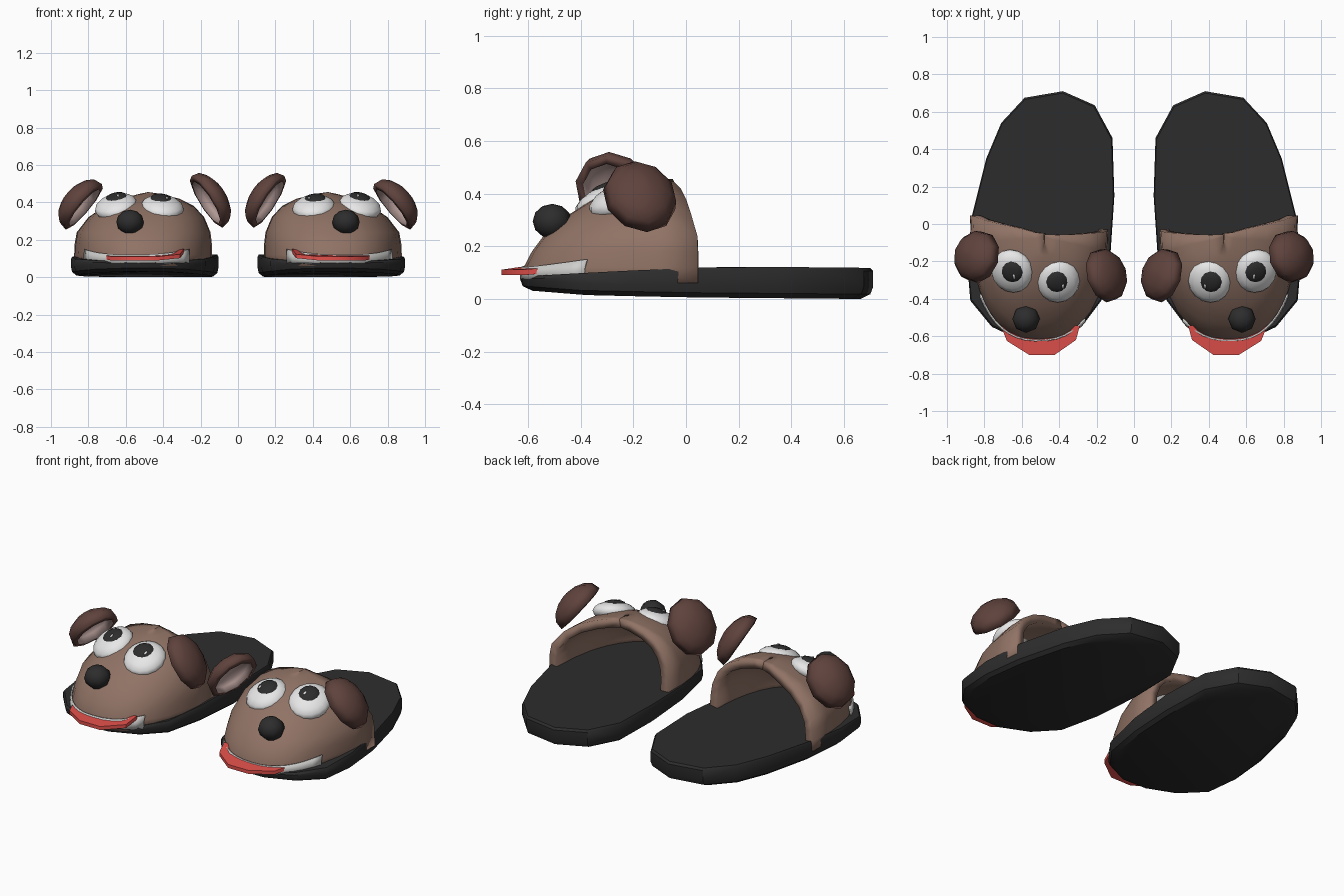
import bpy, bmesh, math
from mathutils import Vector, Matrix

if "Cube" in bpy.data.objects:
    bpy.data.objects.remove(bpy.data.objects["Cube"])


def material(name, rgb):
    m = bpy.data.materials.new(name)
    m.diffuse_color = (*rgb, 1)
    m.use_nodes = True
    m.node_tree.nodes["Principled BSDF"].inputs["Base Color"].default_value = m.diffuse_color
    return m


BLACK = material("charcoal", (0.026, 0.026, 0.026))
BROWN = material("fur_brown", (0.28, 0.17, 0.13))
DARK = material("ear_brown", (0.115, 0.055, 0.046))
PINK = material("ear_lining", (0.50, 0.36, 0.34))
WHITE = material("eye_white", (0.80, 0.80, 0.80))
TEETH = material("teeth_grey", (0.62, 0.62, 0.61))
RED = material("tongue_red", (0.75, 0.08, 0.07))


def finish(name, bm, mats, thick=0, offset=-1, inner=0, angle=40, flip=False):
    """Make the object, thicken it if wanted, and mirror it to the other slipper."""
    bmesh.ops.recalc_face_normals(bm, faces=bm.faces)
    if flip:
        bmesh.ops.reverse_faces(bm, faces=bm.faces)
    me = bpy.data.meshes.new(name)
    bm.to_mesh(me)
    bm.free()
    ob = bpy.data.objects.new(name, me)
    bpy.context.collection.objects.link(ob)
    for m in mats:
        me.materials.append(m)
    bpy.ops.object.select_all(action='DESELECT')
    ob.select_set(True)
    bpy.context.view_layer.objects.active = ob
    bpy.ops.object.shade_smooth_by_angle(angle=math.radians(angle))
    if thick:
        s = ob.modifiers.new("thickness", 'SOLIDIFY')
        s.thickness, s.offset, s.material_offset = thick, offset, inner
    mir = ob.modifiers.new("pair", 'MIRROR')
    mir.use_mirror_merge = False
    return ob


def loft(rings, closed=False, caps=False):
    bm = bmesh.new()
    rows = [[bm.verts.new(p) for p in r] for r in rings]
    n = len(rows[0])
    for a, b in zip(rows, rows[1:]):
        for i in range(n if closed else n - 1):
            j = (i + 1) % n
            bm.faces.new((a[i], a[j], b[j], b[i]))
    if caps:
        bm.faces.new(rows[0])
        bm.faces.new(rows[-1])
    return bm


def lerp(table, t):
    for (t0, *a), (t1, *b) in zip(table, table[1:]):
        if t <= t1:
            k = max(0, (t - t0) / (t1 - t0))
            return [p + (q - p) * k for p, q in zip(a, b)]
    return table[-1][1:]


# Sole: foot outline with a rounded lower edge and a slightly raised toe
outline = [(.38, .71), (.585, .675), (.71, .54), (.79, .35), (.865, .05), (.893, -.2),
           (.875, -.41), (.76, -.55), (.60, -.625), (.44, -.63), (.28, -.55), (.175, -.41),
           (.125, -.15), (.105, .15), (.115, .46), (.21, .635)]
top_z = [(-.64, .085), (-.3, .104), (0, .117), (.2, .123), (.71, .118)]
low_z = [(-.64, .032), (-.4, .014), (0, .006), (.71, 0)]


def sole_ring(scale, table, lift):
    return [(.49 + (x - .49) * scale, .03 + (y - .03) * scale, lerp(table, y)[0] + lift)
            for x, y in outline]


finish("sole", loft([sole_ring(.93, low_z, 0), sole_ring(.985, low_z, .018),
                     sole_ring(1, low_z, .045), sole_ring(1, top_z, -.012),
                     sole_ring(.985, top_z, 0)], True, True), [BLACK], angle=35)

# Upper: height, inner x, outer x, toe y, inner back y, outer back y
dome = [(.06, .137, .877, -.622, -.03, .045), (.12, .138, .876, -.616, -.03, .045),
        (.18, .14, .873, -.585, -.035, .045), (.24, .147, .862, -.54, -.04, .043),
        (.32, .18, .80, -.445, -.045, .02), (.38, .235, .715, -.35, -.05, 0),
        (.42, .315, .62, -.255, -.055, -.02), (.445, .41, .53, -.17, -.058, -.045),
        (.455, .478, .482, -.10, -.055, -.05)]


def spow(v, e):
    return math.copysign(abs(v) ** e, v)


def dome_point(z, a, out=0):
    xi, xo, yf, yi, yo = lerp(dome, z)
    c, s = spow(math.cos(a), .84), spow(max(0, math.sin(a)), .84)
    back = yi + (yo - yi) * (1 + c) / 2
    return ((xi + xo) / 2 + ((xo - xi) / 2 + out) * c, back + (yf - out - back) * s, z)


angles = [math.pi * i / 16 for i in range(17)]
bm = loft([[dome_point(row[0], a) for a in angles] for row in dome])
upper = finish("upper", bm, [BROWN], 0.05, -1, angle=45)
# the open shell needs its outside facing away from the foot
if upper.data.polygons[0].normal.x < 0:
    upper.data.flip_normals()

# Teeth: thin smiling band wrapped round the toe
teeth_rows = []
for k in range(3):
    row = []
    for i in range(15):
        t = i / 14
        a = math.radians(36 + 91 * t)
        upper_z = .120 + .03 * (2 * t - 1) ** 2
        row.append(dome_point(.075 + (upper_z - .075) * k / 2, a, .007))
    teeth_rows.append(row)
finish("teeth", loft(teeth_rows), [TEETH], .008, 0)

# Tongue: flat slab poking out of the mouth
tongue = [(.29, -.545, .04), (.31, -.62, .012), (.425, -.70, 0), (.56, -.70, 0),
          (.68, -.625, 0), (.71, -.55, .006), (.5, -.52, .006)]
finish("tongue", loft([[(x, y, h + dz) for x, y, dz in tongue] for h in (.09, .111)],
                      True, True), [RED])


def frame(centre, normal, up=(0, 0, 1)):
    """Matrix whose local z follows the normal and local y leans to up."""
    z = Vector(normal).normalized()
    x = Vector(up).cross(z).normalized()
    y = z.cross(x)
    m = Matrix((x, y, z)).transposed().to_4x4()
    return Matrix.Translation(centre) @ m


def ball(name, mat, m, radii, seg=16, rings=8, angle=60):
    bm = bmesh.new()
    bmesh.ops.create_uvsphere(bm, u_segments=seg, v_segments=rings, radius=1)
    bm.transform(m @ Matrix.Diagonal((*radii, 1)))
    finish(name, bm, [mat], angle=angle)


# Nose
ball("nose", BLACK, Matrix.Translation((.577, -.508, .295)), (.074, .074, .066), 8, 6, 50)

# Eyes with domed pupils and a small glint
for side, centre, normal, shift in (
        ("outer", (.652, -.252, .378), (.22, -.38, .9), (-.01, 0)),
        ("inner", (.405, -.305, .372), (-.10, -.38, .92), (.01, 0))):
    m = frame(centre, normal, (0, 1, 0))
    ball(side + "_eye", WHITE, m, (.116, .124, .056))
    ball(side + "_pupil", BLACK, m @ Matrix.Translation((shift[0], .012, .043)),
         (.060, .062, .021), 12, 6)
    bm = bmesh.new()
    bmesh.ops.create_circle(bm, cap_ends=True, segments=6, radius=.011)
    gx = -.024 if side == "outer" else -.02
    bm.transform(m @ Matrix.Translation((gx, -.006, .062))
                 @ Matrix.Diagonal((.6, 1.3, 1, 1)))
    finish(side + "_glint", bm, [WHITE], .006, 0)

# Ears: drooping cupped shells with a pale lining
for side, centre, normal, radii in (
        ("outer", (.835, -.175, .385), (.72, .22, .62), (.142, .160, .10)),
        ("inner", (.155, -.275, .410), (-.80, .26, .52), (.148, .165, .09))):
    rings = []
    for k in range(5):
        t = math.radians((-8, 20, 42, 64, 84)[k])
        rings.append([(math.cos(t) * math.cos(a), math.cos(t) * math.sin(a), math.sin(t))
                      for a in (math.tau * (i + .5) / 10 for i in range(10))])
    bm = loft(rings, True)
    bm.verts.ensure_lookup_table()
    bm.faces.new(bm.verts[-10:])
    bm.transform(frame(centre, normal) @ Matrix.Diagonal((*radii, 1)))
    ob = finish(side + "_ear", bm, [DARK, PINK], .032, -1, 1, 50)
    # the cap must face out of the cup
    if ob.data.polygons[-1].normal.dot(Vector(normal)) < 0:
        ob.data.flip_normals()
